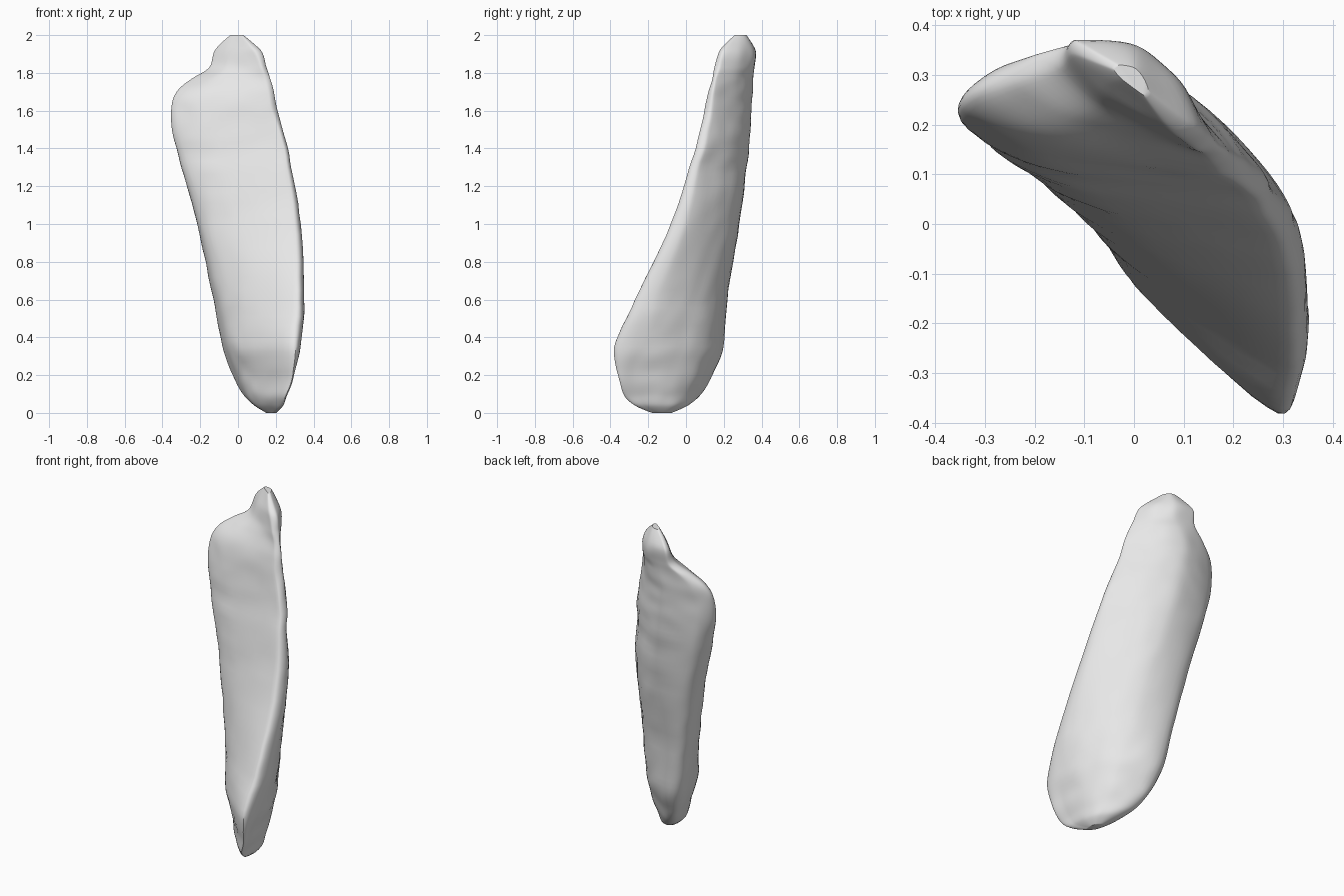
import bpy, bmesh
from mathutils import Vector, noise

if "Cube" in bpy.data.objects:
    bpy.data.objects.remove(bpy.data.objects["Cube"])

# Cross-sections in hundredths: height, then x and y of the
# left edge, front edge, right edge and back left corner
SECTIONS = [
    (0, 15, -12, 19, -18, 20, -15, 16, -8),
    (4, 9, -9, 23, -27, 24, -22, 11, 1),
    (10, 4, -5, 25, -33, 26, -25, 5, 8),
    (20, -1, -1, 28, -36, 29, -27, 0, 14),
    (35, -6, 0, 29, -38, 33, -24, -5, 19),
    (60, -11, 4, 31, -27, 35, -16, -10, 21),
    (100, -20, 10, 30, -8, 33, 0, -18, 26),
    (130, -29, 16, 26, 2, 28, 7, -25, 29),
    (148, -34, 20, 22, 7, 24, 12, -28, 30),
    (160, -35, 22, 18, 10, 21, 14, -29, 30),
    (170, -32, 25, 16, 12, 19, 15, -26, 32),
    (177, -24, 28, 14, 14, 17, 16, -20, 34),
    (183, -15, 31, 12, 15, 15, 18, -13, 36),
    (192, -12, 34, 8, 18, 12, 20, -11, 37),
    (200, -4, 31, 2, 26, 3, 27, -3, 32),
]


def tangent(before, point, after):
    """Direction through a point, limited so that tight corners do not loop."""
    reach = min((point - before).length, (after - point).length)
    return (after - before).normalized() * reach


def smooth_path(points, steps, closed=False):
    """Sample a smooth curve that passes through all the points."""
    count = len(points)

    def at(i):
        return points[i % count] if closed else points[max(0, min(count - 1, i))]

    result = []
    for i in range(count if closed else count - 1):
        start, end = at(i), at(i + 1)
        leave = tangent(at(i - 1), start, end)
        arrive = tangent(start, end, at(i + 2))
        for s in range(steps):
            t = s / steps
            ease = t * t * (3 - 2 * t)
            result.append(start.lerp(end, ease)
                          + leave * (t * (1 - t) ** 2)
                          - arrive * (t * t * (1 - t)))
    if not closed:
        result.append(points[-1])
    return result


def bowed(start, end, place, amount):
    """A point along a chord, pushed out from it to round that side."""
    chord = end - start
    return start.lerp(end, place) + Vector((chord.y, -chord.x, 0)) * amount


def section_points(row):
    """Turn one table row into a ring of control points."""
    z = row[0] / 100
    left, front, right, back = [
        Vector((row[i] / 100, row[i + 1] / 100, z)) for i in range(1, len(row), 2)]
    return [left, bowed(left, front, 0.35, 0.07), front, right,
            bowed(right, back, 0.3, 0.16), bowed(right, back, 0.65, 0.2), back]


def weathered(point):
    """Push a point in or out to make soft cross ripples and small dents."""
    outward = Vector((1, 1, 0)).normalized()
    ripple = noise.noise(Vector((point.x * 3, point.y * 3, point.z * 9)))
    dent = noise.noise(point * 12)
    return point + outward * (ripple * 0.007 + dent * 0.004)


# Loft the body: smooth rails along the length, then smooth rings around
rails = [smooth_path(list(rail), 6)
         for rail in zip(*[section_points(row) for row in SECTIONS])]
rings = [smooth_path(list(ring), 8, closed=True) for ring in zip(*rails)]

bm = bmesh.new()
loops = [[bm.verts.new(weathered(p)) for p in ring] for ring in rings]
for lower, upper in zip(loops, loops[1:]):
    for i in range(len(lower)):
        j = (i + 1) % len(lower)
        bm.faces.new((lower[i], lower[j], upper[j], upper[i]))

# Close the two broken ends
bm.faces.new(loops[0][::-1])
bm.faces.new(loops[-1])
bmesh.ops.recalc_face_normals(bm, faces=bm.faces)

mesh = bpy.data.meshes.new("stone_shard")
bm.to_mesh(mesh)
bm.free()
shard = bpy.data.objects.new("stone_shard", mesh)
bpy.context.collection.objects.link(shard)

# Plain pale grey
grey = bpy.data.materials.new("pale_grey")
grey.use_nodes = True
colour = (0.8, 0.8, 0.8, 1)
grey.diffuse_color = colour
grey.node_tree.nodes["Principled BSDF"].inputs["Base Color"].default_value = colour
mesh.materials.append(grey)

# Soft shading with crisp broken edges
bpy.ops.object.select_all(action="DESELECT")
shard.select_set(True)
bpy.context.view_layer.objects.active = shard
bpy.ops.object.shade_smooth_by_angle(angle=0.7)
